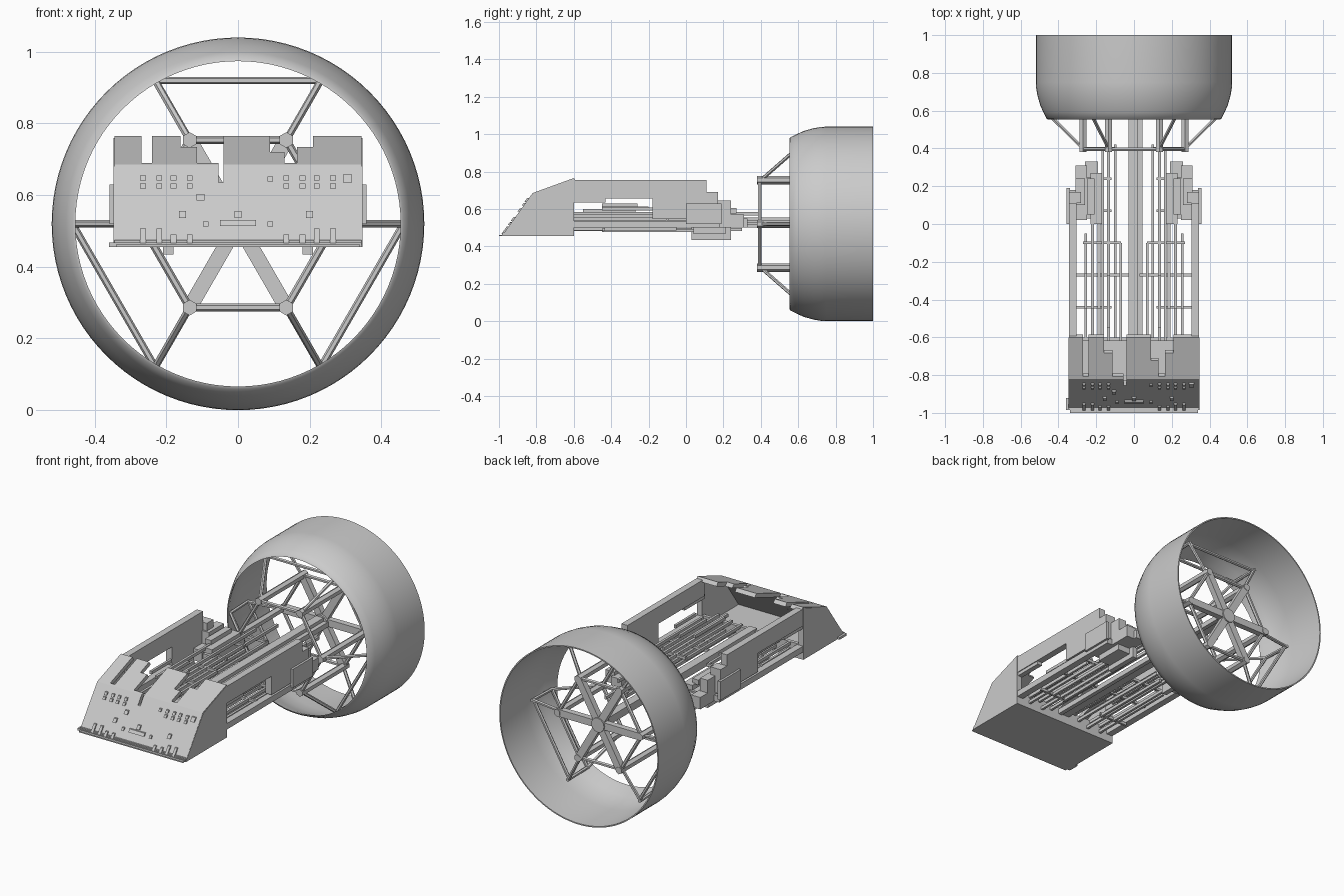
import bpy, bmesh, math
from mathutils import Vector, Matrix

if "Cube" in bpy.data.objects:
    bpy.data.objects.remove(bpy.data.objects["Cube"])

CZ = 0.52                      # height of the ring axis


def finish(bm, name, smooth=None):
    bmesh.ops.recalc_face_normals(bm, faces=bm.faces)
    me = bpy.data.meshes.new(name)
    bm.to_mesh(me)
    bm.free()
    ob = bpy.data.objects.new(name, me)
    bpy.context.collection.objects.link(ob)
    if smooth:
        bpy.ops.object.select_all(action='DESELECT')
        bpy.context.view_layer.objects.active = ob
        ob.select_set(True)
        bpy.ops.object.shade_smooth_by_angle(angle=math.radians(smooth))
    return ob


def add_box(bm, x0, x1, y0, y1, z0, z1):
    m = Matrix.Translation(((x0 + x1) / 2, (y0 + y1) / 2, (z0 + z1) / 2))
    m = m @ Matrix.Diagonal((abs(x1 - x0), abs(y1 - y0), abs(z1 - z0), 1))
    bmesh.ops.create_cube(bm, size=1, matrix=m)


def boxes(name, items, mirror=False):
    bm = bmesh.new()
    for x0, x1, y0, y1, z0, z1 in items:
        for s in ((1, -1) if mirror else (1,)):
            add_box(bm, s * x0, s * x1, y0, y1, z0, z1)
    return finish(bm, name)


def add_rod(bm, p, q, r, n=6):
    p, q = Vector(p), Vector(q)
    d = q - p
    m = Matrix.Translation((p + q) / 2) @ d.to_track_quat('Z', 'Y').to_matrix().to_4x4()
    bmesh.ops.create_cone(bm, cap_ends=True, segments=n, radius1=r, radius2=r,
                          depth=d.length, matrix=m)


def add_prism(bm, prof, x0, x1):
    a = [bm.verts.new((x0, y, z)) for y, z in prof]
    b = [bm.verts.new((x1, y, z)) for y, z in prof]
    bm.faces.new(a)
    bm.faces.new(b[::-1])
    for i in range(len(a)):
        j = (i + 1) % len(a)
        bm.faces.new((a[i], b[i], b[j], a[j]))


def polar(r, k, y):
    a = math.radians(60 * k)
    return (r * math.cos(a), y, CZ + r * math.sin(a))


# Engine ring: thin lathe profile (radius, y) with a sharp front lip
prof = [(.454, .553), (.462, .556), (.480, .592), (.497, .63), (.511, .68), (.518, .72), (.52, .75),
        (.52, 1.0), (.513, 1.0), (.511, .76), (.502, .69), (.484, .63), (.462, .58)]
bm = bmesh.new()
vs = [bm.verts.new((r, y, CZ)) for r, y in prof]
es = [bm.edges.new((vs[i], vs[(i + 1) % len(vs)])) for i in range(len(vs))]
bmesh.ops.spin(bm, geom=vs + es, cent=(0, 0, CZ), axis=(0, 1, 0),
               angle=2 * math.pi, steps=96, use_merge=False)
bmesh.ops.remove_doubles(bm, verts=bm.verts, dist=1e-4)
finish(bm, "engine_ring", 50)

# Truss that carries the ring: hexagonal posts, hexagon rods, ring struts
bm = bmesh.new()
for k in range(6):
    add_rod(bm, polar(.27, k, .38), polar(.27, k, .82), .022)
    for y in (.395, .80):
        add_rod(bm, polar(.27, k, y), polar(.27, k + 1, y), .011)
    add_rod(bm, polar(.27, k, .40), polar(.462, k, .59), .010)
    add_rod(bm, polar(.27, k, .79), polar(.47, k, .76), .010)
    add_rod(bm, polar(.462, k, .585), polar(.47, k, .77), .010)
for k in (1, 3, 5):
    for y in (.59, .76):
        add_rod(bm, polar(.462, k, y), polar(.462, k + 1, y), .010)
finish(bm, "ring_truss")

# Hub with six flat spokes
bm = bmesh.new()
add_rod(bm, (0, .77, CZ), (0, .825, CZ), .042, 12)
for k in range(6):
    p = Vector(polar(.14, k, .80))
    m = Matrix.Translation(p) @ Matrix.Rotation(-math.radians(60 * k), 4, 'Y')
    bmesh.ops.create_cube(bm, size=1, matrix=m @ Matrix.Diagonal((.26, .035, .042, 1)))
finish(bm, "hub_spokes")

# Central spine
boxes("spine", [(-.03, .02, -.62, .80, .505, .55), (.02, .045, -.62, .80, .50, .53)])


# Nose: sloped front shell made of strips with a ragged top edge
def slope(z):
    if z <= .685:
        return -.985 + (z - .455) / .23 * .165
    return -.82 + (z - .685) / .08 * .22


def strip(bm, x0, x1, top):
    zs = [.455] + ([.685] if top > .685 else []) + [top]
    front = [(slope(z), z) for z in zs]
    back = [(slope(z) + (.03 if z < .685 else .015), z - (0 if z < .685 else .02)) for z in zs]
    add_prism(bm, front + back[::-1], x0, x1)


bm = bmesh.new()
for x0, x1, top in [(-.345, -.27, .765), (-.27, -.24, .69), (-.24, -.16, .765), (-.16, -.115, .735),
                    (-.115, -.055, .69), (-.055, -.04, .635), (-.04, .01, .765),
                    (.01, .09, .765), (.09, .13, .72), (.13, .165, .69), (.165, .21, .735),
                    (.21, .345, .765)]:
    strip(bm, x0, x1, top)
finish(bm, "nose_front_panels")

bm = bmesh.new()
side = [(-.985, .455), (slope(.685), .68), (-.605, .76), (-.60, .76), (-.60, .455)]
for s in (1, -1):
    add_prism(bm, side, s * .315, s * .347)
finish(bm, "nose_side_plates")
boxes("nose_floor", [(-.345, .345, -.98, -.60, .455, .475), (-.36, .345, -.985, -.92, .455, .468)])
boxes("nose_rear_bulkhead", [(-.32, .32, -.62, -.60, .47, .54)])

# Small pads, tabs and a low handle on the nose face
bm = bmesh.new()
pads = [(s * x, z, .016, .014) for s in (1, -1) for x in (.135, .18, .22, .265) for z in (.648, .626)]
pads += [(s * x, z, .016, h) for s in (1, -1) for x, z, h in
         ((.265, .487, .04), (.22, .487, .04), (.18, .478, .024), (.135, .478, .024))]
pads += [(-.105, .594, .022, .018), (-.155, .546, .02, .02), (.0, .546, .02, .02), (.2, .546, .02, .02),
         (.09, .645, .014, .014), (.305, .647, .025, .022), (-.09, .52, .014, .014), (.09, .52, .014, .014),
         (0, .522, .10, .016)]
for x, z, w, h in pads:
    y = slope(z)
    dy = h * .165 / .23 / 2
    add_prism(bm, [(y - dy - .01, z - h / 2), (y + dy - .01, z + h / 2),
                   (y + dy + .01, z + h / 2), (y - dy + .01, z - h / 2)], x - w / 2, x + w / 2)
add_box(bm, -.34, .34, -1.0, -.985, .455, .462)
finish(bm, "nose_pads")

# Long side walls and stepped equipment blocks behind them
boxes("side_walls", [(.305, .345, -.61, .11, .655, .755), (.305, .345, -.18, .17, .545, .69),
                     (.305, .345, -.61, .18, .50, .535),
                     (.31, .34, -.62, -.43, .635, .66), (.34, .358, .0, .19, .52, .63)], True)
boxes("stepped_blocks", [(.25, .31, .02, .31, .50, .57), (.26, .31, .10, .24, .57, .645),
                         (.19, .26, .03, .33, .50, .55), (.17, .23, .0, .27, .575, .605),
                         (.18, .21, .03, .24, .435, .50), (.21, .29, .04, .21, .465, .50),
                         (.28, .31, .11, .17, .64, .69), (.21, .25, .05, .24, .60, .63)], True)

# Pipe runs: long thin bars (x, y start, y end, z) with cross ties
runs = [(.07, -.62, -.10, .54), (.10, -.62, .42, .51), (.135, -.62, .56, .545), (.165, -.62, .40, .575),
        (.185, -.62, .07, .53), (.22, -.62, -.10, .56), (.255, -.62, -.10, .53),
        (.135, -.45, .07, .485), (.165, -.60, .30, .49), (.22, -.44, .20, .485), (.255, -.60, -.05, .495),
        (.185, -.45, -.20, .605), (.22, -.45, .05, .60), (.135, -.55, -.27, .59), (.255, -.45, -.26, .62)]
bars = [(x - .007, x + .007, a, b, z - .009, z + .009) for x, a, b, z in runs]
bars += [(a, b, y - .007, y + .007, z - .008, z + .008) for a, b, y, z in
         [(.07, .27, -.10, .545), (.03, .31, -.27, .53), (.12, .20, .07, .535),
          (.12, .26, .24, .55), (.10, .27, .40, .52), (.12, .31, -.44, .49)]]
boxes("pipe_runs", bars, True)
